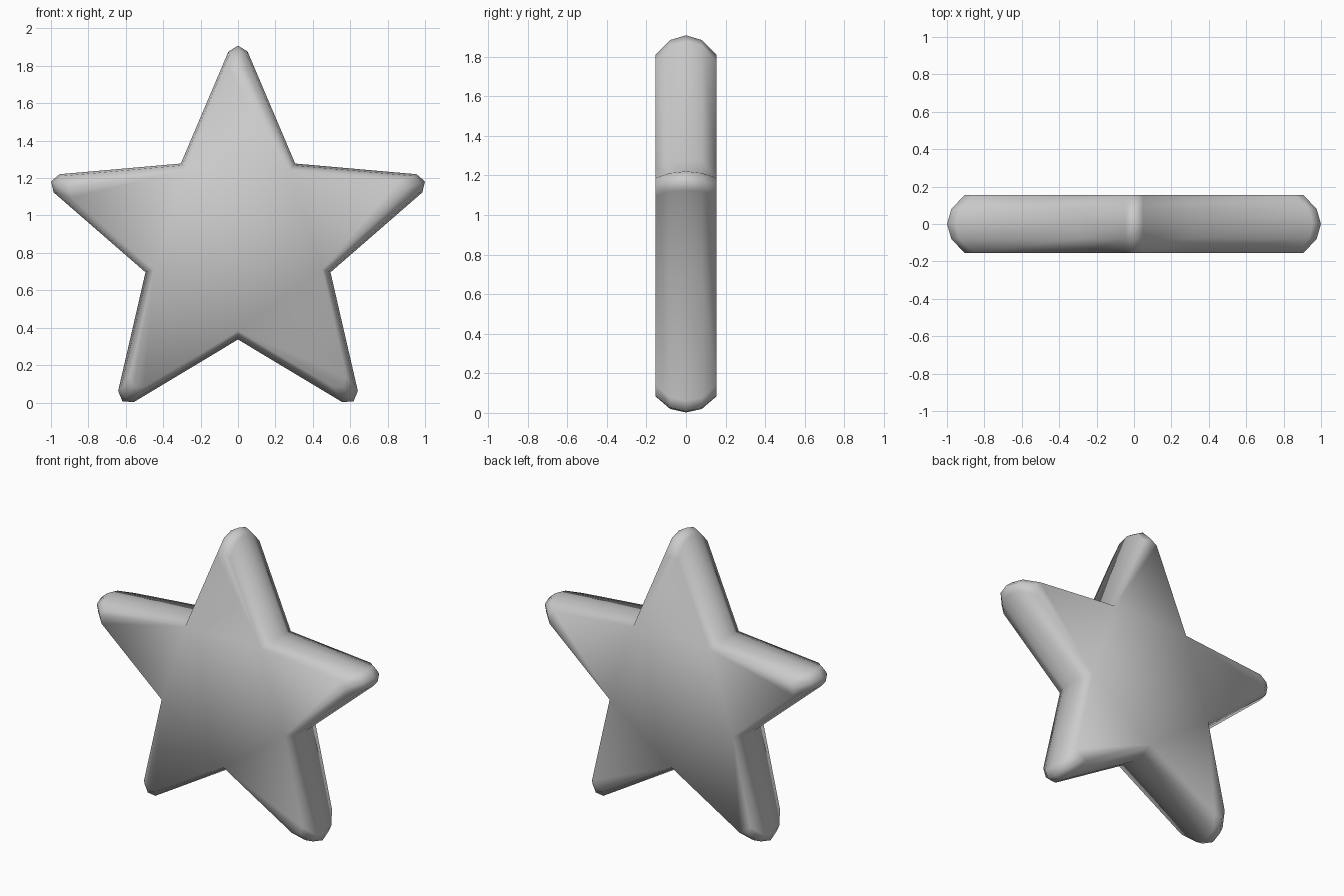
import bpy
import bmesh
from math import sin, cos, pi

cube = bpy.data.objects.get("Cube")
if cube:
    bpy.data.objects.remove(cube)

# Single plain grey
grey = bpy.data.materials.new("plain_grey")
grey.use_nodes = True
grey.diffuse_color = (0.6, 0.6, 0.6, 1)
grey.node_tree.nodes["Principled BSDF"].inputs["Base Color"].default_value = grey.diffuse_color

CENTRE_Z = 0.857
ARMS = 5


def outline(bm, y, tip, shoulder, half_width, notch):
    """One star-shaped ring with blunt three-point tips and sharp notches."""
    ring = []
    for arm in range(ARMS):
        a = 2 * pi * arm / ARMS
        for r, w in ((shoulder, -half_width), (tip, 0), (shoulder, half_width)):
            ring.append(bm.verts.new((r * sin(a) + w * cos(a), y,
                                      CENTRE_Z + r * cos(a) - w * sin(a))))
        b = a + pi / ARMS
        ring.append(bm.verts.new((notch * sin(b), y, CENTRE_Z + notch * cos(b))))
    return ring


# Rounded rim: depth, tip radius, shoulder radius, shoulder half width, notch radius
middle = (0, 1.051, 1.02, 0.051, 0.52)
inner = (0.08, 1.027, 1.0, 0.048, 0.508)
face = (0.155, 0.952, 0.92, 0.048, 0.473)
sections = [(-face[0], *face[1:]), (-inner[0], *inner[1:]), middle, inner, face]

bm = bmesh.new()
rings = [outline(bm, *s) for s in sections]
for a, b in zip(rings, rings[1:]):
    for i in range(len(a)):
        j = (i + 1) % len(a)
        bm.faces.new((a[i], a[j], b[j], b[i]))

# Flat front and back: one panel per arm and a central pentagon
for ring in (rings[0], rings[-1]):
    n = len(ring)
    for k in range(0, n, 4):
        bm.faces.new((ring[k - 1], ring[k], ring[k + 1], ring[k + 2], ring[k + 3]))
    bm.faces.new(ring[3::4])

bmesh.ops.recalc_face_normals(bm, faces=bm.faces)
for f in bm.faces:
    f.smooth = True
mesh = bpy.data.meshes.new("star")
bm.to_mesh(mesh)
bm.free()
mesh.materials.append(grey)
star = bpy.data.objects.new("star", mesh)
bpy.context.collection.objects.link(star)
